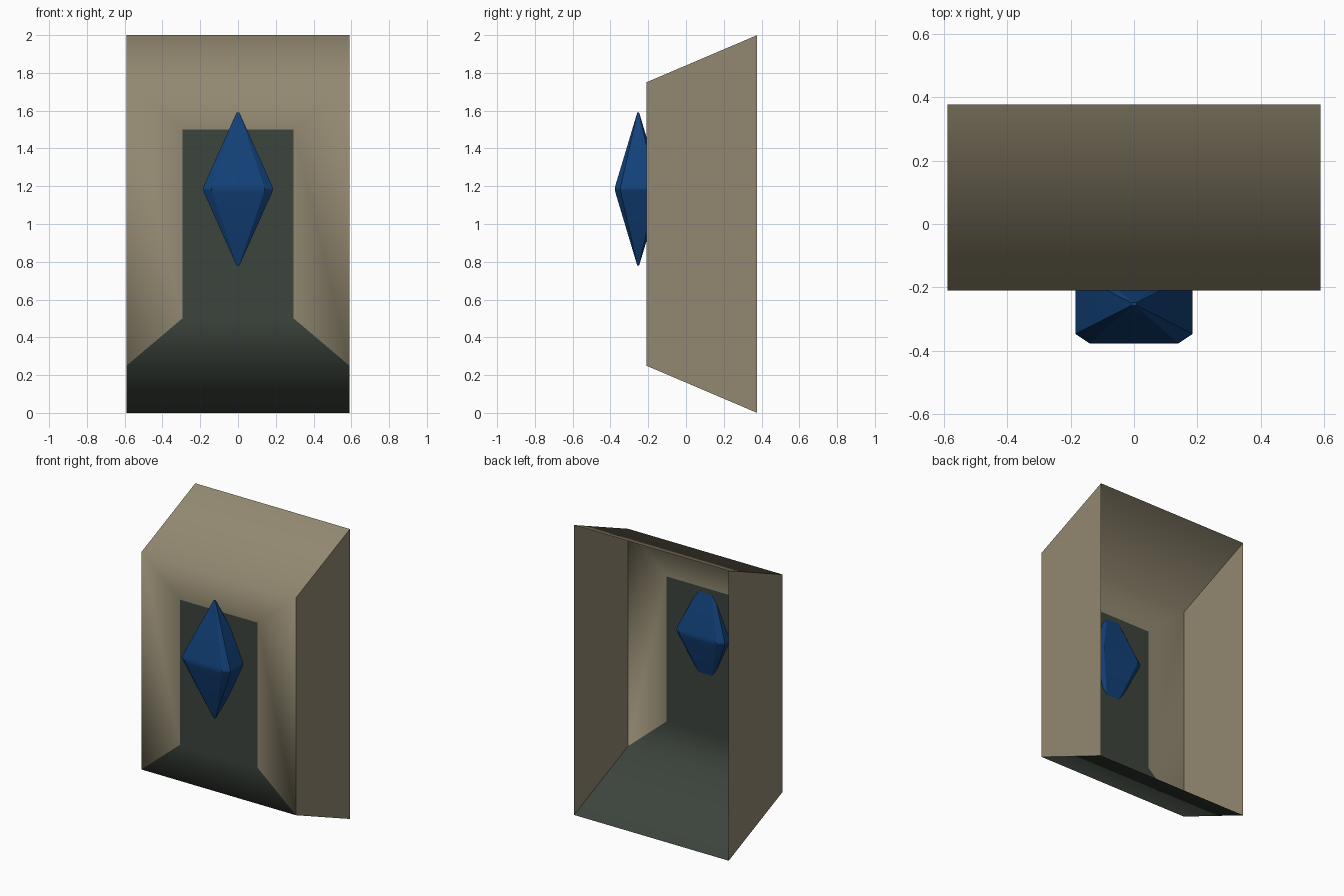
import bpy, bmesh, math

cube = bpy.data.objects.get("Cube")
if cube:
    bpy.data.objects.remove(cube, do_unlink=True)


def material(name, rgb):
    m = bpy.data.materials.new(name)
    m.use_nodes = True
    m.diffuse_color = (*rgb, 1)
    m.node_tree.nodes["Principled BSDF"].inputs["Base Color"].default_value = (*rgb, 1)
    return m


tan = material("tan", (0.29, 0.25, 0.165))
dark = material("dark green grey", (0.046, 0.058, 0.046))
blue = material("deep blue", (0.006, 0.053, 0.19))


def finish(bm, name, mats, angle):
    me = bpy.data.meshes.new(name)
    bm.to_mesh(me)
    bm.free()
    for m in mats:
        me.materials.append(m)
    ob = bpy.data.objects.new(name, me)
    bpy.context.collection.objects.link(ob)
    bpy.ops.object.select_all(action='DESELECT')
    ob.select_set(True)
    bpy.context.view_layer.objects.active = ob
    bpy.ops.object.shade_smooth_by_angle(angle=math.radians(angle))
    return ob


def bridge(bm, a, b):
    n = len(a)
    return [bm.faces.new((a[i], a[(i + 1) % n], b[(i + 1) % n], b[i])) for i in range(n)]


# Open-backed housing: back rim, front rim and centre panel, bottom edge first
bm = bmesh.new()
rings = []
for w, y, h in ((0.59, 0.377, 1.0), (0.59, -0.21, 0.75), (0.295, -0.21, 0.5)):
    rings.append([bm.verts.new((x * w, y, 1 + z * h))
                  for x, z in ((-1, -1), (1, -1), (1, 1), (-1, 1))])
for a, b in zip(rings, rings[1:]):
    bridge(bm, a, b)[0].material_index = 1
panel = bm.faces.new(rings[-1])
panel.material_index = 1
bm.normal_update()
if panel.normal.y > 0:
    bmesh.ops.reverse_faces(bm, faces=bm.faces[:])
finish(bm, "housing", [tan, dark], 70)

# Gem: stacked chamfered rectangles, passing through the panel
bm = bmesh.new()
plan = [(0.76, 1), (1, 0.76), (1, -0.76), (0.76, -1),
        (-0.76, -1), (-1, -0.76), (-1, 0.76), (-0.76, 1)]
profile = [(0.04, 0.78), (0.97, 1.165), (1, 1.185), (0.97, 1.205), (0.04, 1.59)]
rings = [[bm.verts.new((x * s * 0.185, -0.253 + y * s * 0.124, z)) for x, y in plan]
         for s, z in profile]
for a, b in zip(rings, rings[1:]):
    bridge(bm, a, b)
bm.faces.new(rings[0])
bm.faces.new(rings[-1])
bmesh.ops.recalc_face_normals(bm, faces=bm.faces[:])
finish(bm, "gem", [blue], 30)
